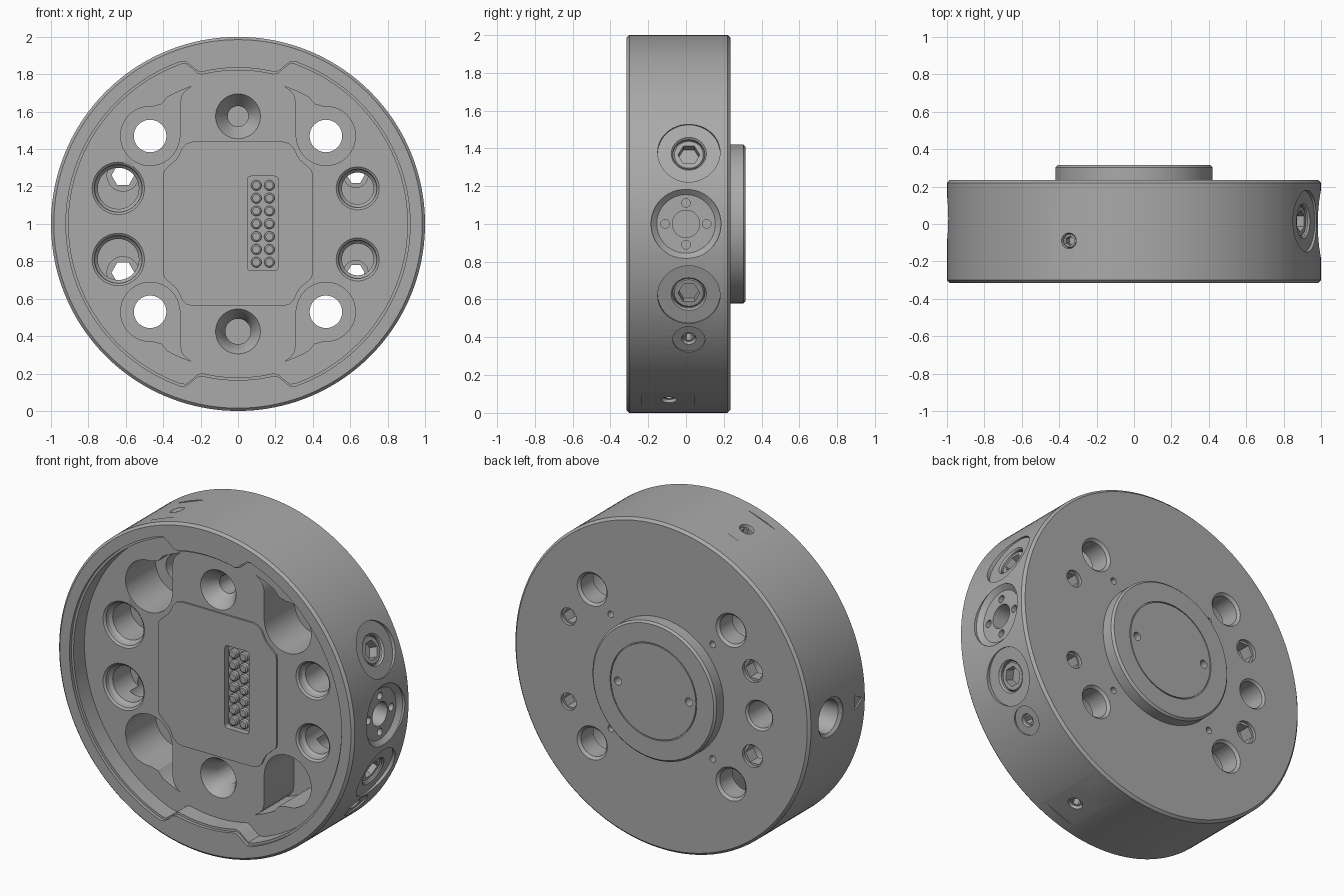
import bpy, bmesh, math
from math import sin, cos, pi
from mathutils import Vector, Matrix

cube = bpy.data.objects.get("Cube")
if cube:
    bpy.data.objects.remove(cube)

FRONT, FLOOR, POCKET, BACK, TOP = -0.315, -0.19, 0.1, 0.235, 0.315
LIFT = Vector((0, 0, 1))
Y = (0, 1, 0)

steel = bpy.data.materials.new("grey steel")
steel.use_nodes = True
GREY = (0.4, 0.4, 0.4, 1)
steel.diffuse_color = GREY
steel.node_tree.nodes["Principled BSDF"].inputs["Base Color"].default_value = GREY


def loft(name, rings, matrix=Matrix()):
    """Solid skinned through equal rings of points, capped at both ends."""
    bm = bmesh.new()
    loops = [[bm.verts.new(p) for p in ring] for ring in rings]
    n = len(loops[0])
    for a, b in zip(loops, loops[1:]):
        for i in range(n):
            j = (i + 1) % n
            bm.faces.new((a[i], a[j], b[j], b[i]))
    bm.faces.new(loops[0])
    bm.faces.new(loops[-1])
    bmesh.ops.recalc_face_normals(bm, faces=bm.faces)
    bm.transform(Matrix.Translation(LIFT) @ matrix)
    mesh = bpy.data.meshes.new(name)
    bm.to_mesh(mesh)
    bm.free()
    mesh.materials.append(steel)
    obj = bpy.data.objects.new(name, mesh)
    bpy.context.collection.objects.link(obj)
    return obj


def turned(name, profile, origin=(0, 0, 0), axis=Y, sides=40):
    """Turned solid: profile of (radius, distance along axis)."""
    rings = [[(r * cos(2 * pi * i / sides), r * sin(2 * pi * i / sides), h)
              for i in range(sides)] for r, h in profile]
    turn = Vector(axis).to_track_quat('Z', 'Y').to_matrix().to_4x4()
    return loft(name, rings, Matrix.Translation(origin) @ turn)


def prism(name, outline, y0, y1):
    return loft(name, [[(x, y, z) for x, z in outline] for y in (y0, y1)])


def activate(obj):
    bpy.ops.object.select_all(action='DESELECT')
    obj.select_set(True)
    bpy.context.view_layer.objects.active = obj


def cut(target, cutter):
    cutter.hide_render = True
    mod = target.modifiers.new("cut", 'BOOLEAN')
    mod.operation, mod.solver, mod.object = 'DIFFERENCE', 'EXACT', cutter
    activate(target)
    bpy.ops.object.modifier_apply(modifier=mod.name)
    bpy.data.objects.remove(cutter)


def bore(profile, origin=(0, 0, 0), axis=Y, sides=40):
    cut(body, turned("cutter", profile, origin, axis, sides))


def arc(cx, cz, r, a0, a1, n):
    return [(cx + r * cos(math.radians(a0 + (a1 - a0) * i / n)),
             cz + r * sin(math.radians(a0 + (a1 - a0) * i / n))) for i in range(n + 1)]


def rounded_box(x0, x1, z0, z1, r):
    return (arc(x1 - r, z1 - r, r, 0, 90, 5) + arc(x0 + r, z1 - r, r, 90, 180, 5)
            + arc(x0 + r, z0 + r, r, 180, 270, 5) + arc(x1 - r, z0 + r, r, 270, 360, 5))


def recess_outline(radius):
    """Round recess narrowed by a tab at top and bottom."""
    points = []
    for i in range(240):
        a = 2 * pi * i / 240
        d = math.asin(min(1, abs(cos(a))))
        t = max(0, min(1, (d - 0.24) / 0.09))
        r = radius - 0.085 * (1 - t * t * (3 - 2 * t))
        points.append((r * cos(a), r * sin(a)))
    return points


# Main disc with the raised boss on the back
body = turned("disc_body", [(0.985, FRONT), (1, FRONT + 0.015), (1, BACK - 0.015),
              (0.985, BACK), (0.42, BACK), (0.42, TOP - 0.012), (0.408, TOP)], sides=160)

# Front recess with a lip
cut(body, prism("cutter", recess_outline(0.92), FRONT - 0.1, FRONT + 0.02))
cut(body, prism("cutter", recess_outline(0.906), FRONT - 0.1, FLOOR))

# Corner pockets and the through holes inside them
pocket = ([(0.31, 0.47), (0.31, 0.65), (0.30, 0.69), (0.28, 0.715), (0.25, 0.735)]
          + arc(0, 0, 0.776, 70, 61, 4) + [(0.41, 0.64)]
          + arc(0.47, 0.47, 0.158, 95, -180, 30)[:-1])
for sx in (-1, 1):
    for sz in (-1, 1):
        cut(body, prism("cutter", [(x * sx, z * sz) for x, z in pocket], FLOOR - 0.05, POCKET))
        bore([(0.087, 0), (0.087, BACK - 0.015), (0.11, BACK + 0.008)], (0.47 * sx, 0, 0.47 * sz))
        # Dowel holes on the back
        bore([(0.02, 0.18), (0.02, 0.3)], (0.345 * sx, 0, 0.35 * sz), sides=16)

# Countersunk holes above and below the centre
for sz, r in ((1, 0.055), (-1, 0.068)):
    bore([(r, 0.08), (r, FLOOR + 0.09), (0.105, FLOOR + 0.02), (0.12, FLOOR), (0.12, FLOOR - 0.05)],
         (0, 0, 0.575 * sz))

# Stepped bores on the front, each meeting an offset hex bore from the back
for x, r, hx, hr in ((-0.64, 0.14, -0.615, 0.085), (0.64, 0.115, 0.63, 0.065)):
    for sz in (-1, 1):
        bore([(r - 0.03, 0.03), (r - 0.03, FLOOR + 0.05), (r - 0.016, FLOOR + 0.035),
              (r - 0.012, FLOOR + 0.01), (r, FLOOR), (r, FLOOR - 0.05)], (x, 0, 0.19 * sz))
        bore([(hr, -0.05), (hr, 0.14)], (hx, 0, 0.26 * sz))
        bore([(hr * 0.72, 0.13), (hr * 0.72, 0.3)], (hx, 0, 0.26 * sz), sides=6)
        bore([(hr * 0.8, BACK - 0.02), (hr * 0.8, BACK + 0.05)], (hx, 0, 0.26 * sz))

# Single plain hole on the back
bore([(0.08, 0.05), (0.08, BACK - 0.012), (0.1, BACK + 0.008)], (-0.66, 0, 0))

# Boss cover disc in its seam, with two pin holes
bore([(0.293, TOP - 0.008), (0.293, TOP + 0.05)], sides=64)
cover = turned("boss_cover", [(0.287, TOP - 0.01), (0.287, TOP)], sides=64)
for sx in (-1, 1):
    for part in (body, cover):
        cut(part, turned("cutter", [(0.025, TOP - 0.06), (0.025, TOP + 0.05)],
                         (0.24 * sx, 0, 0), sides=16))

# Spot-faced screws set radially into the rim
parts = [body, cover]
for name, deg, y, spot, head in (("upper_side_screw", 22.3, 0.015, 0.165, 0.085),
                                 ("lower_side_screw", -22.3, 0.015, 0.165, 0.085),
                                 ("small_side_screw", -37.8, 0.015, 0.085, 0.035),
                                 ("top_flat_screw", 110.5, -0.09, 0, 0.038),
                                 ("bottom_flat_screw", -69.5, -0.09, 0, 0.038)):
    a = math.radians(deg)
    axis, origin = (cos(a), 0, sin(a)), (0, y, 0)
    face = 0.994
    if spot:
        face = 0.978 if spot > 0.1 else 0.99
        bore([(spot, face), (spot, 1.1)], origin, axis, 48)
    else:
        # Small milled flat around the screw
        rings = [[(u, v, h) for u, v in ((-0.14, -0.12), (0.14, -0.12), (0.14, 0.12), (-0.14, 0.12))]
                 for h in (0.9945, 1.1)]
        across = Vector((-sin(a), 0, cos(a)))
        frame = Matrix((Vector(Y), across, Vector(axis))).transposed().to_4x4()
        cut(body, loft("cutter", rings, Matrix.Translation((0, -0.095, 0)) @ frame))
    bore([(head, face - 0.08), (head, face - 0.01), (head * 1.12, face + 0.002), (head * 1.12, 1.1)],
         origin, axis, 32)
    screw = turned(name, [(head, face - 0.085), (head, face - 0.025), (head * 0.9, face - 0.015)],
                   origin, axis, 32)
    cut(screw, turned("cutter", [(head * 0.68, face - 0.07), (head * 0.68, 1.1)], origin, axis, 6))
    parts.append(screw)

# Port on the left rim with four small holes
X = (1, 0, 0)
bore([(0.155, 0.96), (0.185, 0.985), (0.185, 1.1)], axis=X, sides=48)
bore([(0.072, 0.8), (0.072, 1.1)], axis=X)
for k in range(4):
    bore([(0.023, 0.9), (0.023, 1.1)],
         (0, 0.11 * cos(k * pi / 2), 0.11 * sin(k * pi / 2)), X, 16)

# Plain port and engraved triangle on the right rim
bore([(0.1, 0.85), (0.1, 0.98), (0.12, 0.995), (0.12, 1.1)], (0, 0.03, 0), (-1, 0, 0))
bore([(0.05, 0.99), (0.05, 1.1)], (0, -0.23, 0), (-1, 0, 0), 3)

# Raised centre plate with stepped corners
corner = [(0.40, 0.26), (0.395, 0.285), (0.375, 0.305), (0.33, 0.345),
          (0.315, 0.37), (0.30, 0.405), (0.275, 0.43), (0.24, 0.44)]
outline = []
for sx, sz in ((1, 1), (-1, 1), (-1, -1), (1, -1)):
    quarter = [(x * sx, z * sz) for x, z in corner]
    outline += quarter if sx == sz else quarter[::-1]
plate = prism("centre_plate", outline, FLOOR - 0.01, FLOOR + 0.002)
parts.append(plate)

# Connector well and its contact pins
for part in (plate, body):
    cut(part, prism("cutter", rounded_box(0.05, 0.215, -0.25, 0.255, 0.02), FLOOR - 0.1, FLOOR + 0.025))
for col in (0.098, 0.168):
    for row in range(7):
        parts.append(turned("contact_pin", [(0.028, FLOOR + 0.03), (0.028, FLOOR + 0.003),
                     (0.02, FLOOR - 0.003)], (col, 0, -0.205 + 0.0685 * row), sides=20))

for part in parts:
    activate(part)
    bpy.ops.object.shade_smooth_by_angle(angle=math.radians(30))
